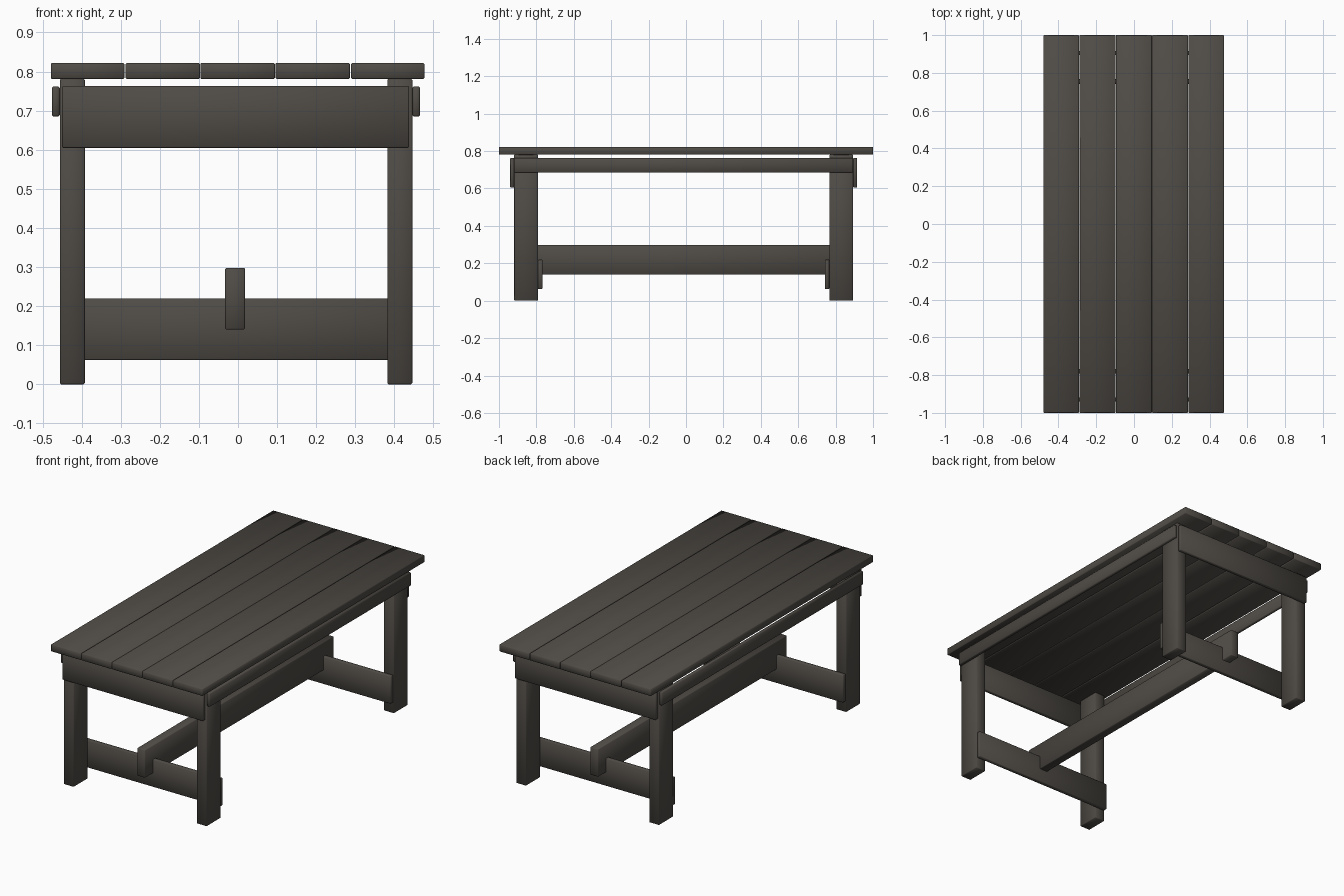
import bpy, bmesh

if "Cube" in bpy.data.objects:
    bpy.data.objects.remove(bpy.data.objects["Cube"])

wood = bpy.data.materials.new("dark_stained_wood")
wood.diffuse_color = (0.078, 0.070, 0.060, 1)
wood.use_nodes = True
wood.node_tree.nodes["Principled BSDF"].inputs["Base Color"].default_value = wood.diffuse_color


def board(name, x, y, z, bevel=0.003):
    """Softened, smooth-shaded board spanning the given (min, max) ranges."""
    bm = bmesh.new()
    bmesh.ops.create_cube(bm, size=1)
    for v in bm.verts:
        for i, (lo, hi) in enumerate((x, y, z)):
            v.co[i] = lo if v.co[i] < 0 else hi
    bmesh.ops.bevel(bm, geom=bm.edges[:], offset=bevel, segments=1,
                    affect='EDGES', profile=0.5)
    for f in bm.faces:
        f.smooth = True
    me = bpy.data.meshes.new(name)
    bm.to_mesh(me)
    bm.free()
    me.materials.append(wood)
    ob = bpy.data.objects.new(name, me)
    bpy.context.collection.objects.link(ob)
    return ob


# table top planks
edges = [(-0.479, -0.291), (-0.288, -0.0975), (-0.0965, 0.0945),
         (0.0955, 0.286), (0.289, 0.477)]
for i, x in enumerate(edges):
    board(f"top_plank_{i + 1}", x, (-1, 1), (0.781, 0.822))

# the frame sits slightly off centre under the top
CX, CY = -0.005, -0.0125


def sided(c, s, near, far):
    return tuple(sorted((c + s * near, c + s * far)))


for sx, side in ((-1, "left"), (1, "right")):
    # legs
    for sy, end in ((-1, "front"), (1, "back")):
        board(f"{end}_{side}_leg", sided(CX, sx, 0.387, 0.451),
              sided(CY, sy, 0.779, 0.906), (0, 0.781))
    # long side rails outside the legs
    board(f"{side}_side_rail", sided(CX, sx, 0.451, 0.471),
          (CY - 0.906, CY + 0.906), (0.685, 0.762), 0.004)

for sy, end in ((-1, "front"), (1, "back")):
    # end aprons outside the legs
    board(f"{end}_apron", (CX - 0.445, CX + 0.443),
          sided(CY, sy, 0.906, 0.928), (0.605, 0.763))
    # low stretchers on the inner faces of the legs
    board(f"{end}_stretcher", (CX - 0.447, CX + 0.447),
          sided(CY, sy, 0.755, 0.779), (0.062, 0.219))

# central beam lapped over both stretchers
board("centre_beam", (-0.033, 0.018), (CY - 0.85, CY + 0.85), (0.14, 0.298))
